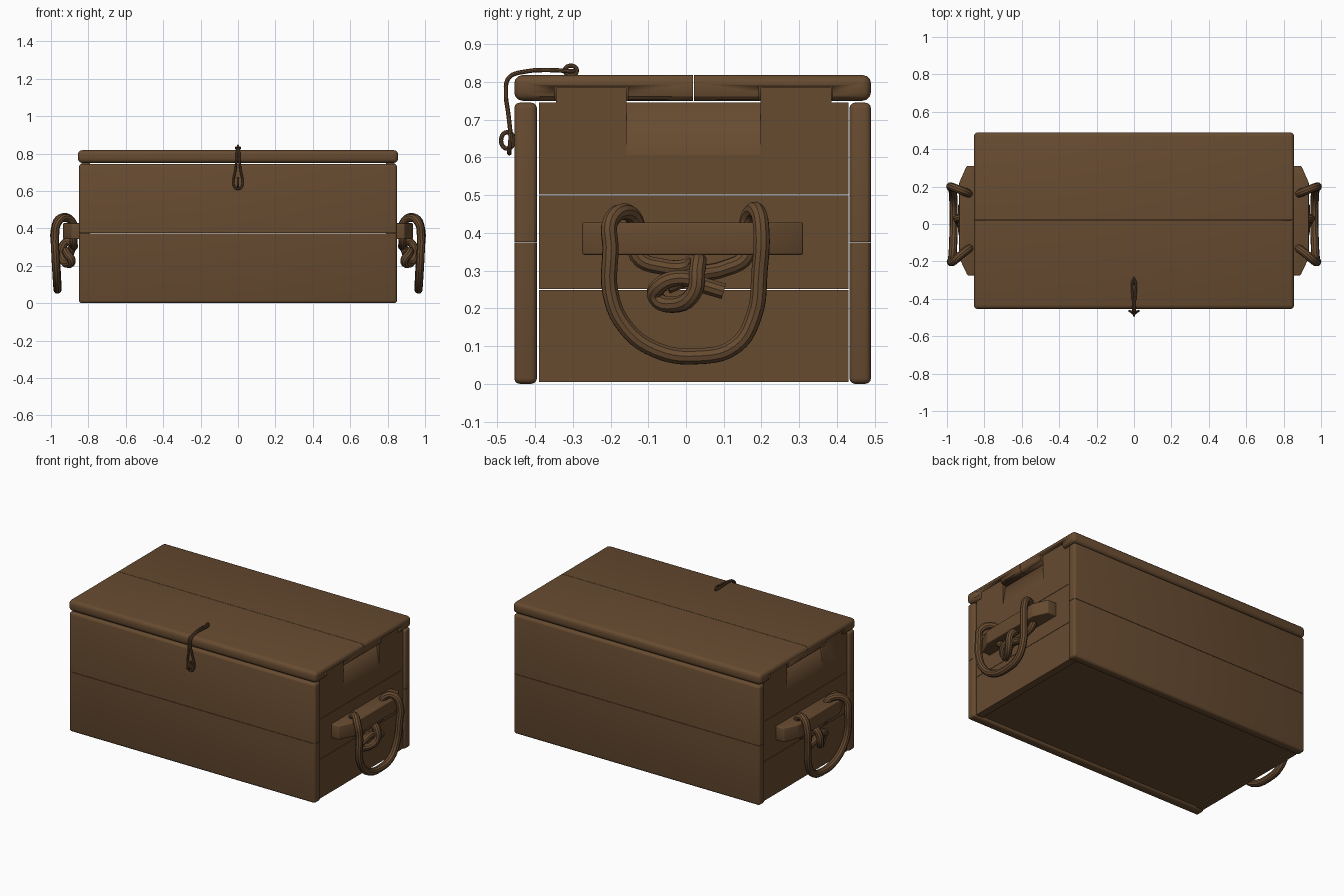
import bpy, bmesh
from mathutils import Vector

cube = bpy.data.objects.get("Cube")
if cube:
    bpy.data.objects.remove(cube, do_unlink=True)

BROWN = (0.135, 0.07, 0.03, 1)
wood = bpy.data.materials.new("warm brown")
wood.use_nodes = True
wood.diffuse_color = BROWN
wood.node_tree.nodes["Principled BSDF"].inputs["Base Color"].default_value = BROWN
wood.node_tree.nodes["Principled BSDF"].inputs["Roughness"].default_value = 0.8


def activate(obj):
    bpy.ops.object.select_all(action='DESELECT')
    obj.select_set(True)
    bpy.context.view_layer.objects.active = obj


def finish(name, bm):
    """Turn a bmesh into a named, coloured object with smooth bevels."""
    bmesh.ops.recalc_face_normals(bm, faces=bm.faces)
    mesh = bpy.data.meshes.new(name)
    bm.to_mesh(mesh)
    bm.free()
    mesh.materials.append(wood)
    obj = bpy.data.objects.new(name, mesh)
    bpy.context.collection.objects.link(obj)
    activate(obj)
    bpy.ops.object.shade_smooth_by_angle()
    return obj


def round_edges(bm, radius, keep):
    edges = [e for e in bm.edges if keep((e.verts[0].co + e.verts[1].co) / 2)]
    bmesh.ops.bevel(bm, geom=edges, offset=radius, segments=3,
                    profile=0.5, affect='EDGES')


def board(name, low, high, radius=0, keep=lambda mid: True):
    low, high = Vector(low), Vector(high)
    bm = bmesh.new()
    bmesh.ops.create_cube(bm, size=1)
    for v in bm.verts:
        v.co = (low + high) / 2 + v.co * (high - low)
    if radius:
        round_edges(bm, radius, keep)
    return finish(name, bm)


def prism(name, points, sweep, radius=0):
    """Extrude a flat outline along a vector."""
    bm = bmesh.new()
    face = bm.faces.new([bm.verts.new(p) for p in points])
    new = bmesh.ops.extrude_face_region(bm, geom=[face])["geom"]
    bmesh.ops.translate(bm, vec=sweep,
                        verts=[g for g in new if isinstance(g, bmesh.types.BMVert)])
    if radius:
        round_edges(bm, radius, lambda mid: True)
    return finish(name, bm)


def carve(target, cutter):
    mod = target.modifiers.new("cut", 'BOOLEAN')
    mod.operation = 'DIFFERENCE'
    mod.solver = 'EXACT'
    mod.object = cutter
    activate(target)
    bpy.ops.object.modifier_apply(modifier=mod.name)
    bpy.data.objects.remove(cutter, do_unlink=True)


def tube(name, points, radius, cyclic=False):
    curve = bpy.data.curves.new(name, 'CURVE')
    curve.dimensions = '3D'
    curve.bevel_depth = radius
    curve.bevel_resolution = 3
    curve.resolution_u = 5
    curve.use_fill_caps = True
    spline = curve.splines.new('BEZIER')
    spline.bezier_points.add(len(points) - 1)
    for bp, co in zip(spline.bezier_points, points):
        bp.co = co
        bp.handle_left_type = bp.handle_right_type = 'AUTO'
    spline.use_cyclic_u = cyclic
    curve.materials.append(wood)
    obj = bpy.data.objects.new(name, curve)
    bpy.context.collection.objects.link(obj)
    activate(obj)
    bpy.ops.object.convert(target='MESH')
    bpy.ops.object.shade_smooth_by_angle()


FRONT, BACK = -0.455, 0.49
INNER_FRONT, INNER_BACK = -0.39, 0.43
LENGTH, END, RIM, SEAM = 0.85, 0.837, 0.745, 0.375
TABS = ((-0.345, -0.157), (0.197, 0.385))


def mirrored(points, side):
    return [(side * x, y, z) for x, y, z in points]


# Long walls, two planks each
for label, y0, y1 in (("front", FRONT, INNER_FRONT - 0.005),
                      ("back", INNER_BACK + 0.003, BACK)):
    for level, z0, z1 in (("lower", 0, SEAM - 0.001), ("upper", SEAM + 0.001, RIM)):
        board(f"{label}_{level}_plank", (-LENGTH, y0, z0), (LENGTH, y1, z1), 0.015,
              lambda mid: abs(mid.z - SEAM) > 0.01)

# Floor
board("floor", (-0.79, INNER_FRONT, 0.012), (0.79, INNER_BACK, 0.05))

# Lid boards, notched for the end tabs
LID_SEAM = 0.02
for label, y0, y1, tab in (("front", FRONT, LID_SEAM - 0.001, TABS[0]),
                           ("back", LID_SEAM + 0.001, BACK, TABS[1])):
    lid = board(f"lid_{label}_board", (-0.856, y0, 0.75), (0.856, y1, 0.818), 0.022,
                lambda mid: abs(mid.y - LID_SEAM) > 0.01)
    for side in (-1, 1):
        xs = sorted((side * 0.77, side * 0.9))
        carve(lid, board("notch_cutter", (xs[0], tab[0] - 0.003, 0.7),
                         (xs[1], tab[1] + 0.003, 0.788)))

# Rope path: knot tail, knot, carrying loop, second strand
ROPE = [(.92, .10, .245), (.92, .05, .26), (.92, -.01, .28), (.91, -.07, .26),
        (.89, -.08, .23), (.91, -.03, .21), (.94, .02, .24), (.94, .03, .3),
        (.91, .03, .33), (.88, 0, .31), (.88, -.06, .31), (.88, -.13, .34),
        (.88, -.13, .42), (.92, -.16, .456), (.965, -.2, .43), (.978, -.2, .36),
        (.975, -.2, .24), (.97, -.16, .15), (.966, -.08, .09), (.965, .03, .073),
        (.966, .13, .1), (.97, .18, .18), (.978, .195, .3), (.978, .2, .4),
        (.95, .19, .455), (.9, .17, .45), (.88, .16, .4), (.88, .16, .34),
        (.88, .1, .305), (.89, .03, .29), (.9, -.05, .26)]

# End walls, cleats and rope handles
for label, side in (("left", 1), ("right", -1)):
    for level, z0, z1 in (("lower", 0.005, 0.249), ("middle", 0.251, 0.499)):
        xs = sorted((side * 0.79, side * END))
        board(f"{label}_end_{level}_plank", (xs[0], INNER_FRONT, z0),
              (xs[1], INNER_BACK, z1))

    # Top plank with two tabs that locate the lid
    outline = [(INNER_FRONT, 0.501), (INNER_BACK, 0.501), (INNER_BACK, RIM)]
    for low, high in reversed(TABS):
        outline += [(high, RIM), (high, 0.785), (low, 0.785), (low, RIM)]
    outline.append((INNER_FRONT, RIM))
    top = prism(f"{label}_end_top_plank", [(side * 0.79, y, z) for y, z in outline],
                (side * (END - 0.79), 0, 0))

    # Sloped finger recess between the tabs
    y0, y1 = TABS[0][1], TABS[1][0]
    wedge = [(END + 0.001, y0, 0.6), (END - 0.028, y0, 0.8), (0.9, y0, 0.8), (0.9, y0, 0.6)]
    carve(top, prism("recess_cutter", mirrored(wedge, side), (0, y1 - y0, 0)))

    # Cleat with chamfered ends
    cleat = [(0.83, -.275), (.89, -.275), (.935, -.18), (.935, .22), (.895, .31), (0.83, .31)]
    prism(f"{label}_cleat", [(side * x, y, 0.342) for x, y in cleat], (0, 0, 0.086), 0.005)

    tube(f"{label}_rope_handle", mirrored(ROPE, side), 0.022)

# Wire hasp: a long loop bent over the lid edge
half = [(.005, -.3, .828), (.005, -.44, .825), (.006, -.47, .81), (.008, -.477, .77),
        (.014, -.47, .71), (.024, -.465, .65), (.016, -.468, .617)]
tube("wire_hasp", half + [(0, -.468, .611)] + mirrored(half[::-1], -1), 0.006, True)

# Wire staples holding the hasp
for name, y, z, ry, rz in (("lid_staple", -.305, .83, .016, .013),
                           ("front_staple", -.473, .645, .017, .022)):
    ring = [(0, y + a * ry, z + b * rz) for a, b in ((1, 0), (0, 1), (-1, 0), (0, -1))]
    tube(name, ring, 0.006, True)
